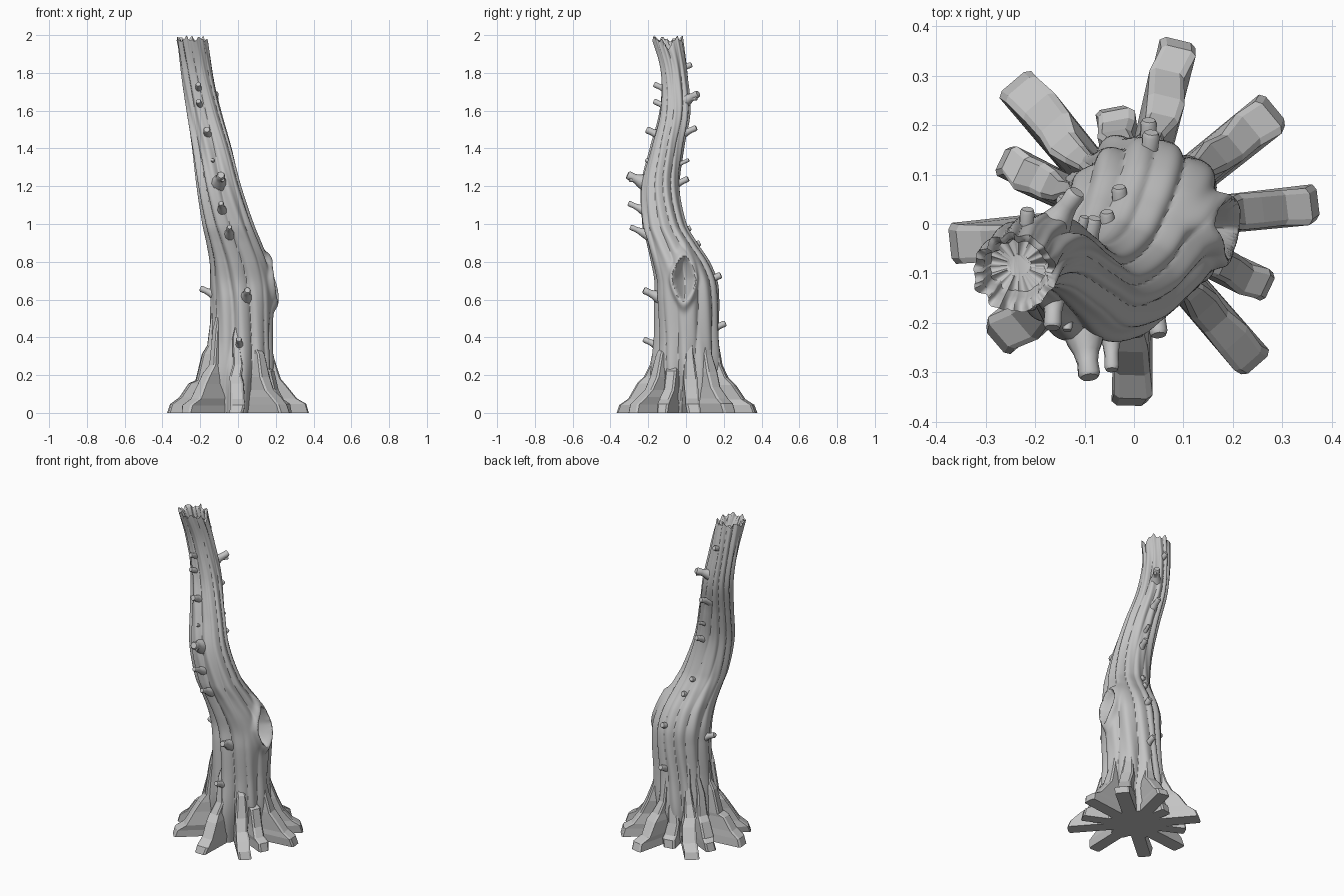
import bpy, bmesh, math, random
from mathutils import Vector

random.seed(4)
cube = bpy.data.objects.get("Cube")
if cube:
    bpy.data.objects.remove(cube, do_unlink=True)

wood = bpy.data.materials.new("grey wood")
wood.use_nodes = True
GREY = (0.55, 0.55, 0.55, 1)
wood.diffuse_color = GREY
wood.node_tree.nodes["Principled BSDF"].inputs["Base Color"].default_value = GREY


def loft(name, rings, smooth=True):
    """Skin a list of equal-length closed rings and cap both ends."""
    bm = bmesh.new()
    rows = [[bm.verts.new(p) for p in ring] for ring in rings]
    n = len(rows[0])
    for a, b in zip(rows, rows[1:]):
        for i in range(n):
            j = (i + 1) % n
            bm.faces.new((a[i], a[j], b[j], b[i]))
    bm.faces.new(rows[0][::-1])
    bm.faces.new(rows[-1])
    bmesh.ops.recalc_face_normals(bm, faces=bm.faces[:])
    me = bpy.data.meshes.new(name)
    bm.to_mesh(me)
    bm.free()
    me.materials.append(wood)
    ob = bpy.data.objects.new(name, me)
    bpy.context.collection.objects.link(ob)
    if smooth:
        bpy.ops.object.select_all(action='DESELECT')
        ob.select_set(True)
        bpy.context.view_layer.objects.active = ob
        bpy.ops.object.shade_smooth_by_angle(angle=math.radians(45))
    return ob


# Trunk outline: height, x range, y range
KEYS = [(0, -.16, .16, -.16, .16), (.2, -.165, .18, -.18, .18),
        (.4, -.145, .18, -.165, .17), (.6, -.14, .19, -.165, .17),
        (.7, -.145, .185, -.165, .16), (.8, -.15, .16, -.185, .12),
        (.9, -.165, .12, -.21, .055), (1, -.185, .08, -.235, .0),
        (1.2, -.215, .015, -.24, -.035), (1.4, -.24, -.035, -.19, -.015),
        (1.6, -.27, -.09, -.14, .02), (1.8, -.3, -.135, -.135, .005),
        (2, -.325, -.16, -.178, -.02)]


def outline(z):
    """Smoothly interpolated trunk centre and half widths."""
    k = max(i for i in range(len(KEYS) - 1) if KEYS[i][0] <= z or i == 0)
    p, q = KEYS[k], KEYS[k + 1]
    o, r = KEYS[max(k - 1, 0)], KEYS[min(k + 2, len(KEYS) - 1)]
    h = q[0] - p[0]
    t = (z - p[0]) / h
    v = []
    for c in range(1, 5):
        m0 = (q[c] - o[c]) / (q[0] - o[0]) * h
        m1 = (r[c] - p[c]) / (r[0] - p[0]) * h
        v.append((2*t**3 - 3*t*t + 1) * p[c] + (t**3 - 2*t*t + t) * m0
                 + (3*t*t - 2*t**3) * q[c] + (t**3 - t*t) * m1)
    return (v[0]+v[1])/2, (v[2]+v[3])/2, (v[1]-v[0])/2, (v[3]-v[2])/2


# Root tips (x, y); the bark ridges rise from them
TIPS = [(.09, .372), (.285, .235), (.372, .045), (.275, -.13), (.25, -.285),
        (-.01, -.367), (-.28, -.24), (-.372, -.04), (-.27, .13), (-.245, .288)]
ANGLES = [math.atan2(y, x) for x, y in TIPS]


def ridge(a):
    """Rounded bark ridges with sharp grooves between them, 0 to 1."""
    best = 0
    for r in ANGLES + [1.75]:
        d = abs((a - r + math.pi) % math.tau - math.pi)
        best = max(best, 1 - (d / .36) ** 2)
    return best


def trunk_point(a, z, scale):
    cx, cy, rx, ry = outline(z)
    warp = a + .12 * math.sin(5*z + 2*a) + .3 * max(0, z - .4)
    depth = .034 - .012 * min(z, 2)
    bark = depth * (ridge(warp) - .85) + .003 * math.sin(13*a + 9*z)
    # Hollow knot with a raised rim on the left side
    if math.cos(a) > 0:
        u = (cy + ry * math.sin(a) + .01) / .052
        v = (z - .71) / .115
        d = abs(u) ** 1.5 + abs(v) ** 1.5
        w = math.exp(-d ** 2 * .35)
        bark = bark * (1 - w) + .024 * math.exp(-((d - 1.25) / .5) ** 2)
        bark -= .075 * max(0, 1 - d) ** .6
    # Jagged broken rim
    jag = .022 * abs(math.sin(3.5*a + .6)) + .012 * abs(math.sin(8*a))
    jag += .055 * math.exp(-(math.sin(a / 2) / .12) ** 2)
    zz = z - jag * max(0, (z - 1.8) / .2) ** 2
    return (cx + (rx + bark) * scale * math.cos(a),
            cy + (ry + bark) * scale * math.sin(a), zz)


SIDES, ROWS = 180, 200
levels = [(2 * i / ROWS, 1) for i in range(ROWS + 1)]
levels += [(1.995, .9), (1.985, .8), (1.95, .76), (1.925, .7), (1.92, .3)]
loft("trunk", [[trunk_point(math.tau * i / SIDES, z, s) for i in range(SIDES)]
               for z, s in levels])


# Blocky buttress roots: height, reach as share of the tip, half width
ROOT = [(0, 1, .04), (.045, .96, .04), (.075, .83, .04), (.14, .7, .037),
        (.2, .6, .034), (.28, .51, .028), (.4, .435, .018), (.5, .38, .008)]


def root(name, x, y, size=1):
    reach = math.hypot(x, y)
    out = Vector((x, y, 0)) / reach
    side = Vector((-out.y, out.x, 0))
    rings = []
    for i, (z, share, w) in enumerate(ROOT):
        r = .375 * share
        # Fit the low levels to this root's own length
        r += (reach - .375) * max(0, (share - .38) / .62)
        w *= size * random.uniform(.88, 1.08)
        z *= random.uniform(.85, 1.12) if i else 0
        lean = side * (random.uniform(-.008, .008) if i else 0)
        up = Vector((0, 0, z))
        rings.append([out * .06 - side * w + up,
                      out * (r - .008) - side * w + up + lean,
                      out * r - side * w * .7 + up + lean,
                      out * r + side * w * .7 + up + lean,
                      out * (r - .008) + side * w + up + lean,
                      out * .06 + side * w + up])
    loft(name, rings, smooth=False)


for i, (x, y) in enumerate(TIPS):
    root(f"root_{i + 1}", x, y, 1 if math.hypot(x, y) > .33 else .88)
root("short_root", -.045, .235, .9)


# Broken twig stubs
def stub(name, base, tip, radius):
    base, tip = Vector(base), Vector(tip)
    axis = tip - base
    u = axis.orthogonal().normalized()
    v = axis.cross(u).normalized()
    rings = []
    for t, s in [(0, 1.9), (.3, 1.5), (.5, 1.1), (.7, .9), (.93, .95), (1, .75)]:
        rings.append([base + axis * t + (u * math.cos(a) + v * math.sin(a)) * radius * s
                      for a in (math.tau * k / 10 for k in range(10))])
    loft(name, rings)


# Twig tips: x, y, z, radius
TWIGS = [(-.21, -.17, 1.74, .016), (-.21, -.17, 1.65, .016),
         (-.165, -.21, 1.5, .02), (-.135, -.215, 1.34, .011),
         (-.09, -.31, 1.26, .024), (-.09, -.305, 1.11, .016),
         (-.045, -.295, .985, .016), (.05, -.225, .65, .02),
         (.005, -.225, .39, .017), (-.2, 0, .66, .018),
         (-.215, .03, 1.845, .016), (-.115, .065, 1.69, .021),
         (-.14, .055, 1.51, .017), (-.1, .015, 1.34, .011),
         (-.08, .012, 1.24, .017), (-.055, .025, .98, .016),
         (-.03, .075, .9, .017), (.035, .185, .73, .019),
         (.03, .21, .475, .018)]
for i, (x, y, z, r) in enumerate(TWIGS):
    cx, cy, rx, ry = outline(z)
    tip = Vector((x, y, z))
    inward = (Vector((cx, cy, z)) - tip).normalized()
    base = tip + inward * .1 - Vector((0, 0, .045))
    stub(f"twig_{i + 1}", base, tip, r)
    if r > .0205:
        # Small fork on the thickest twigs
        mid = tip.lerp(base, .55)
        stub(f"twig_fork_{i + 1}", mid, mid - inward * .045 + Vector((.012, 0, -.002)), r * .5)
